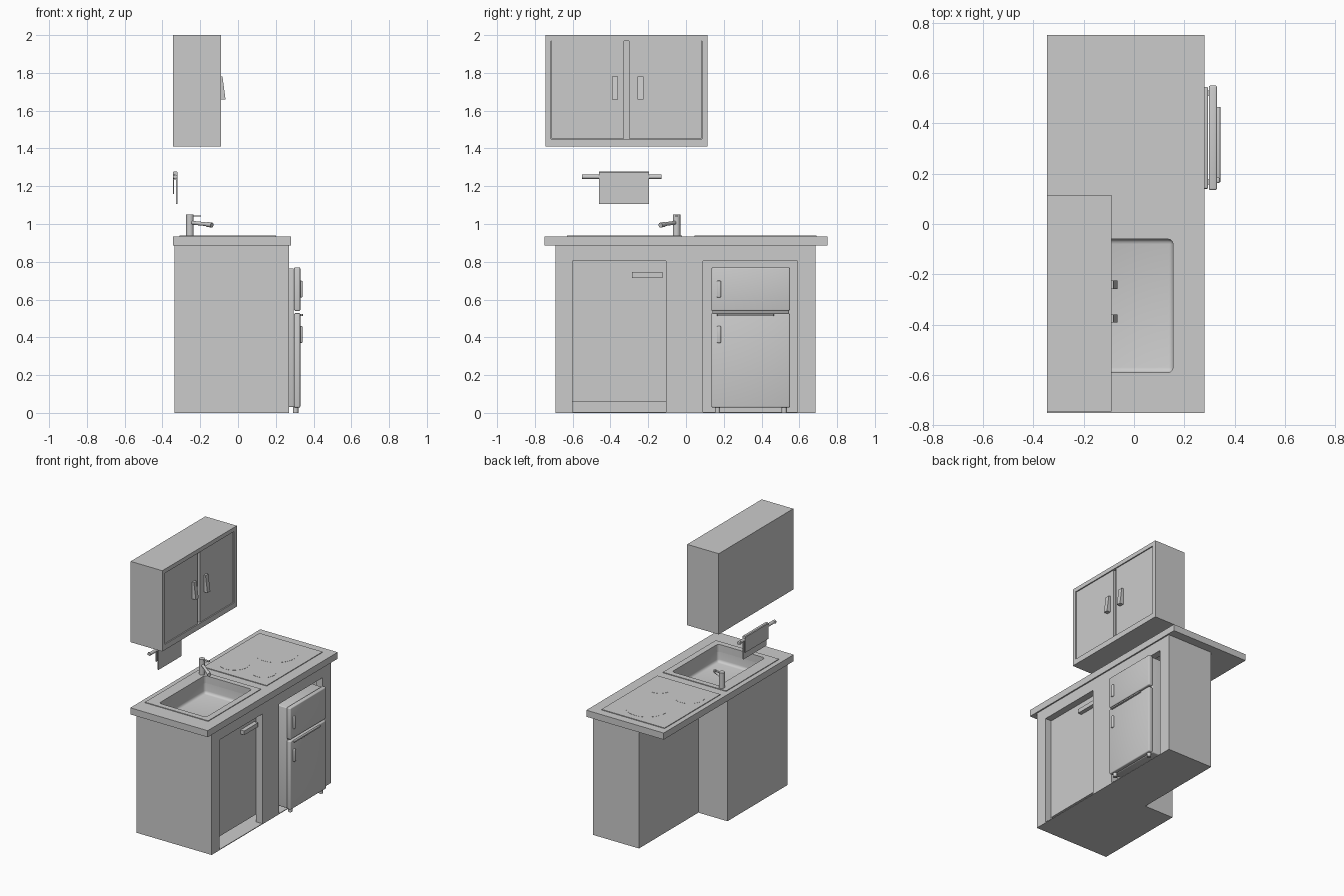
import bpy, bmesh
from mathutils import Vector

if "Cube" in bpy.data.objects:
    bpy.data.objects.remove(bpy.data.objects["Cube"])


def box(name, x, y, z, bevel=0, seg=3):
    """Box from (min, max) ranges, optionally with rounded edges."""
    bpy.ops.mesh.primitive_cube_add(size=1)
    o = bpy.context.object
    o.name = name
    for v in o.data.vertices:
        v.co = [r[0] + (c + 0.5) * (r[1] - r[0]) for c, r in zip(v.co, (x, y, z))]
    if bevel:
        bm = bmesh.new()
        bm.from_mesh(o.data)
        bmesh.ops.bevel(bm, geom=bm.edges[:], offset=bevel, segments=seg,
                        profile=0.5, affect='EDGES')
        bm.to_mesh(o.data)
        bm.free()
        bpy.ops.object.shade_smooth_by_angle()
    return o


def rod(name, a, b, r, sides=24):
    """Cylinder between two points."""
    a, b = Vector(a), Vector(b)
    bpy.ops.mesh.primitive_cylinder_add(vertices=sides, radius=r, depth=(b - a).length,
                                        location=(a + b) / 2)
    o = bpy.context.object
    o.name = name
    o.rotation_euler = (b - a).to_track_quat('Z', 'Y').to_euler()
    bpy.ops.object.shade_smooth_by_angle()
    return o


def extrude_xz(name, pts, y0, y1):
    """Profile in the xz plane extruded along y."""
    bm = bmesh.new()
    f = bm.faces.new([bm.verts.new((x, y0, z)) for x, z in pts])
    r = bmesh.ops.extrude_face_region(bm, geom=[f])
    for v in r['geom']:
        if isinstance(v, bmesh.types.BMVert):
            v.co.y = y1
    bmesh.ops.recalc_face_normals(bm, faces=bm.faces[:])
    me = bpy.data.meshes.new(name)
    bm.to_mesh(me)
    bm.free()
    o = bpy.data.objects.new(name, me)
    bpy.context.collection.objects.link(o)
    return o


def cut(targets, cutter):
    for o in targets:
        bpy.context.view_layer.objects.active = o
        m = o.modifiers.new("cut", 'BOOLEAN')
        m.operation, m.solver, m.object = 'DIFFERENCE', 'EXACT', cutter
        bpy.ops.object.modifier_apply(modifier=m.name)
    bpy.data.objects.remove(cutter)


def cabinet(name, x0, y0, y1, oy0, oy1):
    """Hollow base cabinet with a front opening down to its floor."""
    top, t, x1 = 0.885, 0.015, 0.27
    fx = (x1 - t, x1)
    box(name + "_floor", (x0, x1), (y0, y1), (0, 0.005))
    box(name + "_back", (x0, x0 + t), (y0, y1), (0, top))
    box(name + "_left_side", (x0, x1), (y0, y0 + t), (0, top))
    box(name + "_right_side", (x0, x1), (y1 - t, y1), (0, top))
    fx = (x1 - 0.05, x1)
    box(name + "_left_stile", fx, (y0, oy0), (0, top))
    box(name + "_right_stile", fx, (oy1, y1), (0, top))
    box(name + "_top_rail", fx, (oy0, oy1), (0.805, top))


# base cabinets
cabinet("sink_cabinet", -0.335, -0.69, 0.0, -0.60, -0.105)
cabinet("fridge_cabinet", -0.10, 0.0, 0.685, 0.09, 0.59)
box("sink_cabinet_door", (0.20, 0.22), (-0.60, -0.105), (0.06, 0.805))
box("sink_door_handle", (0.22, 0.25), (-0.285, -0.125), (0.715, 0.745))

# worktop and sink
worktop = box("worktop", (-0.345, 0.28), (-0.75, 0.75), (0.885, 0.933))
rim = box("sink_rim", (-0.31, 0.20), (-0.63, -0.02), (0.93, 0.938))
basin = box("sink_basin", (-0.235, 0.165), (-0.60, -0.05), (0.80, 0.931))
bowl = box("bowl_cutter", (-0.225, 0.155), (-0.59, -0.06), (0.81, 1.0), 0.02)
cut([worktop, rim, basin], bowl)

# tap
tap = (-0.255, -0.05)
rod("tap_body", (*tap, 0.93), (*tap, 1.05), 0.02)
rod("tap_spout", (*tap, 1.008), (-0.15, -0.125, 0.997), 0.010)
rod("tap_nozzle", (-0.163, -0.115, 0.998), (-0.138, -0.135, 0.994), 0.013)
box("tap_lever", (-0.25, -0.195), (-0.058, -0.042), (1.040, 1.046))

# hob with three cooking zones
box("hob", (-0.31, 0.20), (0.045, 0.69), (0.93, 0.938))
for i, (x, y, r) in enumerate([(-0.036, 0.495, 0.147), (-0.17, 0.20, 0.102),
                               (0.07, 0.20, 0.08)]):
    rod(f"cooking_zone_{i + 1}", (x, y, 0.935), (x, y, 0.939), r, 48)

# fridge
fy = (0.135, 0.55)
box("fridge_body", (0.0, 0.295), (0.14, 0.545), (0.03, 0.765), 0.006)
for part, z, hz in (("lower", (0.028, 0.528), (0.37, 0.46)),
                    ("upper", (0.54, 0.77), (0.61, 0.70))):
    box(f"fridge_{part}_door", (0.297, 0.33), fy, z, 0.007)
    box(f"fridge_{part}_handle", (0.325, 0.341), (0.163, 0.185), hz, 0.006)
box("fridge_door_trim", (0.325, 0.343), (0.165, 0.465), (0.513, 0.524), 0.002)
for x in (0.03, 0.305):
    for y in (0.167, 0.52):
        rod("fridge_foot", (x, y, 0), (x, y, 0.035), 0.014, 16)

# wall cabinet with recessed double doors
wall = box("wall_cabinet", (-0.345, -0.09), (-0.745, 0.115), (1.41, 2.0))
cut([wall], box("recess_cutter", (-0.115, 0), (-0.715, 0.085), (1.45, 1.97)))
for side, y, h in (("left", (-0.712, -0.328), (-0.392, -0.36)),
                   ("right", (-0.302, 0.082), (-0.258, -0.225))):
    box(f"wall_{side}_door", (-0.116, -0.096), y, (1.452, 1.968))
    extrude_xz(f"wall_{side}_handle",
               [(-0.097, 1.78), (-0.082, 1.78), (-0.066, 1.658), (-0.097, 1.658)], *h)

# towel rail and folded towel
rod("towel_rail", (-0.332, -0.55, 1.25), (-0.332, -0.13, 1.25), 0.011)
for y in (-0.54, -0.14):
    rod("rail_bracket", (-0.345, y, 1.25), (-0.33, y, 1.25), 0.011)
extrude_xz("towel", [(-0.345, 1.16), (-0.345, 1.272), (-0.341, 1.277), (-0.324, 1.277),
                     (-0.32, 1.272), (-0.32, 1.105), (-0.328, 1.105), (-0.328, 1.236),
                     (-0.338, 1.236), (-0.338, 1.16)], -0.46, -0.195)
